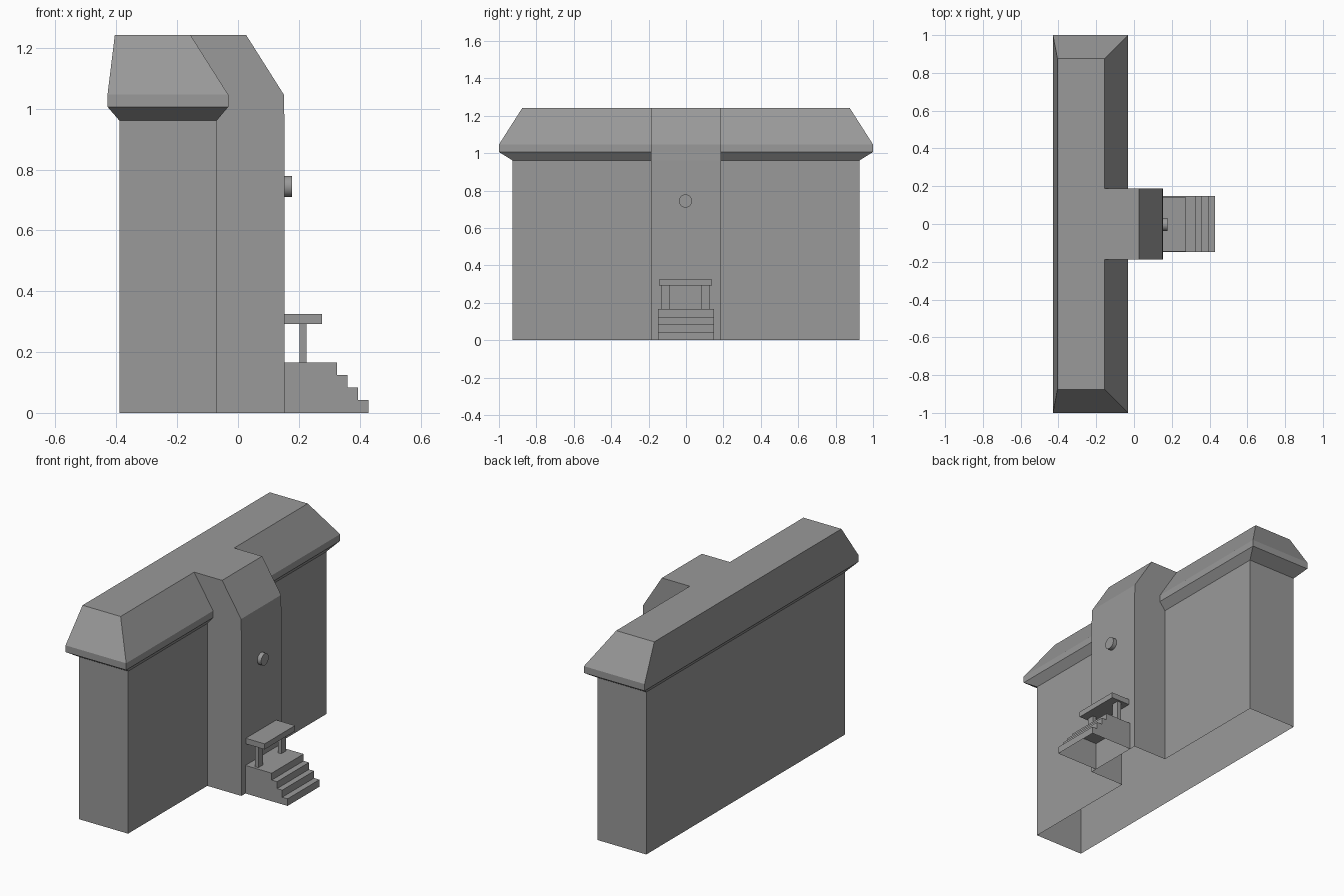
import bpy, bmesh, math
from mathutils import Matrix

if "Cube" in bpy.data.objects:
    bpy.data.objects.remove(bpy.data.objects["Cube"])

grey = bpy.data.materials.new("dark_grey")
grey.diffuse_color = (0.32, 0.32, 0.32, 1)
grey.use_nodes = True
grey.node_tree.nodes["Principled BSDF"].inputs["Base Color"].default_value = grey.diffuse_color


def finish(bm, name):
    bmesh.ops.recalc_face_normals(bm, faces=bm.faces)
    me = bpy.data.meshes.new(name)
    bm.to_mesh(me)
    bm.free()
    me.materials.append(grey)
    ob = bpy.data.objects.new(name, me)
    bpy.context.collection.objects.link(ob)
    return ob


def box(name, x0, x1, y0, y1, z0, z1):
    bm = bmesh.new()
    bmesh.ops.create_cube(bm, size=1)
    for v in bm.verts:
        v.co = (x1 if v.co.x > 0 else x0,
                y1 if v.co.y > 0 else y0,
                z1 if v.co.z > 0 else z0)
    return finish(bm, name)


# Building shell: T-shaped outline lofted from ground to roof, open underneath
# each level: z, back x, wing front x, tower front x, half length
levels = [
    (0.0, -0.39, -0.07, 0.153, 0.928),
    (0.961, -0.39, -0.07, 0.153, 0.928),
    (1.006, -0.429, -0.032, 0.151, 1.0),
    (1.046, -0.429, -0.032, 0.151, 1.0),
    (1.242, -0.405, -0.156, 0.027, 0.875),
]
T = 0.187
bm = bmesh.new()
rings = []
for z, xb, xw, xt, h in levels:
    half = [(xb, -h), (xw, -h), (xw, -T), (xt, -T)]
    outline = half + [(x, -y) for x, y in reversed(half)]
    rings.append([bm.verts.new((x, y, z)) for x, y in outline])
for a, b in zip(rings, rings[1:]):
    for i in range(8):
        j = (i + 1) % 8
        bm.faces.new((a[i], a[j], b[j], b[i]))
bm.faces.new(rings[-1])
shell = finish(bm, "building_shell")

# Entrance steps: stepped profile swept across, open at the ground
X = 0.153
profile = [(X, 0.0), (X, 0.166)]
for x, top, low in [(0.325, 0.166, 0.125), (0.360, 0.125, 0.084),
                    (0.394, 0.084, 0.042), (0.429, 0.042, 0.0)]:
    profile += [(x, top), (x, low)]
bm = bmesh.new()
W = 0.149
left = [bm.verts.new((x, -W, z)) for x, z in profile]
right = [bm.verts.new((x, W, z)) for x, z in profile]
for i in range(1, len(profile) - 1):
    bm.faces.new((left[i], left[i + 1], right[i + 1], right[i]))
bm.faces.new(left)
bm.faces.new(right[::-1])
finish(bm, "entrance_steps")

# Porch canopy and its two posts
C = -0.003
box("porch_canopy", X, 0.276, C - 0.142, C + 0.142, 0.292, 0.325)
for side, name in ((-1, "porch_post_left"), (1, "porch_post_right")):
    y = C + side * 0.108
    box(name, 0.203, 0.226, y - 0.022, y + 0.022, 0.166, 0.292)

# Round disc on the tower front
bm = bmesh.new()
bmesh.ops.create_cone(bm, cap_ends=True, segments=32, radius1=0.035,
                      radius2=0.035, depth=0.025,
                      matrix=Matrix.Translation((X + 0.0125, C, 0.744))
                      @ Matrix.Rotation(math.pi / 2, 4, 'Y'))
disc = finish(bm, "round_wall_disc")
bpy.context.view_layer.objects.active = disc
disc.select_set(True)
bpy.ops.object.shade_smooth_by_angle()
